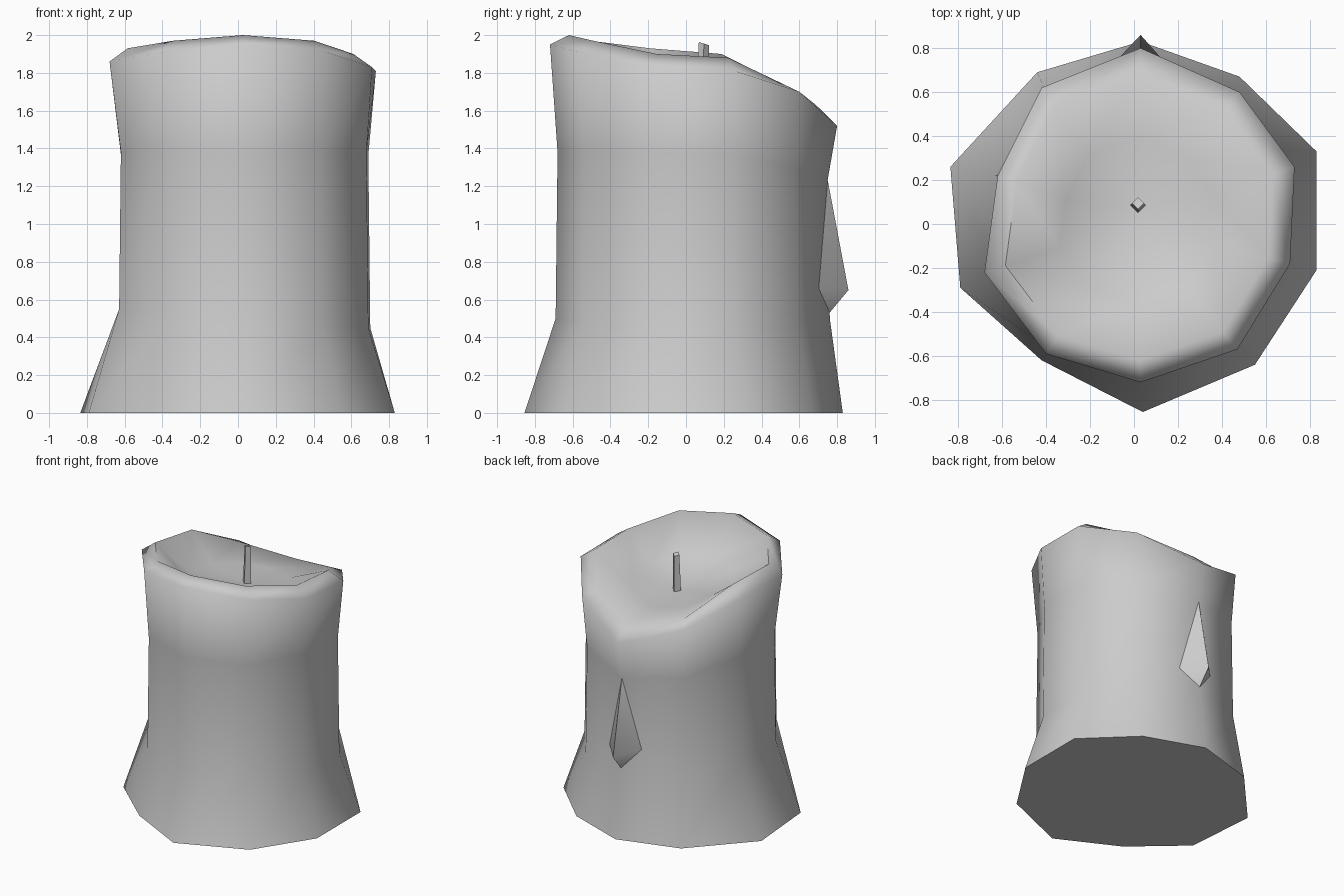
import bpy, bmesh, math
from mathutils import Vector

cube = bpy.data.objects.get("Cube")
if cube:
    bpy.data.objects.remove(cube, do_unlink=True)

wax = bpy.data.materials.new("grey_wax")
wax.use_nodes = True
GREY = (0.6, 0.6, 0.6, 1)
wax.diffuse_color = GREY
wax.node_tree.nodes["Principled BSDF"].inputs["Base Color"].default_value = GREY


def finish(bm, name, angle):
    """Turn a bmesh into a named, smooth-shaded object."""
    bmesh.ops.recalc_face_normals(bm, faces=bm.faces)
    mesh = bpy.data.meshes.new(name)
    bm.to_mesh(mesh)
    bm.free()
    mesh.materials.append(wax)
    obj = bpy.data.objects.new(name, mesh)
    bpy.context.collection.objects.link(obj)
    bpy.ops.object.select_all(action="DESELECT")
    bpy.context.view_layer.objects.active = obj
    obj.select_set(True)
    bpy.ops.object.shade_smooth_by_angle(angle=math.radians(angle))
    return obj


def add_ring(bm, outline, heights, scale=1.0):
    return [bm.verts.new((x * scale, y * scale, z)) for (x, y), z in zip(outline, heights)]


def bridge(bm, lower, upper):
    n = len(lower)
    for i in range(n):
        j = (i + 1) % n
        bm.faces.new((lower[i], lower[j], upper[j], upper[i]))


# Ten-sided outlines, counter-clockwise from the front
foot = [(.04, -.855), (.55, -.64), (.83, -.21), (.83, .33), (.48, .67),
        (.03, .83), (-.44, .69), (-.835, .26), (-.79, -.29), (-.42, -.62)]
waist = [(.03, -.68), (.44, -.54), (.68, -.18), (.69, .25), (.45, .58),
         (.03, .75), (-.4, .6), (-.62, .22), (-.62, -.21), (-.38, -.56)]
rim = [(.03, -.72), (.47, -.57), (.71, -.18), (.73, .26), (.48, .6),
       (.03, .8), (-.42, .62), (-.62, .22), (-.68, -.22), (-.4, -.59)]
rim_z = [1.95, 1.91, 1.83, 1.81, 1.7, 1.52, 1.68, 1.82, 1.86, 1.91]
crest_z = [2.0, 1.97, 1.9, 1.88, 1.74, 1.63, 1.72, 1.9, 1.93, 1.97]
knee_z = [.5, .47, .45, .45, .48, .5, .52, .55, .55, .52]
neck_z = [1.38 - .13 * max(0, y) ** 2 / .5 for x, y in waist]

# Candle body: flared foot, straight shaft, rolled rim and melted bowl
bm = bmesh.new()
floor_z = 1.67
bowl_z = [floor_z + (z - floor_z) * .25 for z in crest_z]
rings = [add_ring(bm, foot, [0] * len(foot)),
         add_ring(bm, waist, knee_z, 1.015),
         add_ring(bm, waist, neck_z),
         add_ring(bm, rim, rim_z),
         add_ring(bm, rim, crest_z, .86),
         add_ring(bm, rim, bowl_z, .5)]
for lower, upper in zip(rings, rings[1:]):
    bridge(bm, lower, upper)
bm.faces.new(rings[0])
centre = bm.verts.new((.02, .09, floor_z))
for a, b in zip(rings[-1], rings[-1][1:] + rings[-1][:1]):
    bm.faces.new((a, b, centre))
finish(bm, "candle_body", 75)

# Wax drip running down the back, with an undercut tip
bm = bmesh.new()
top, tip, under, right, left, root = [bm.verts.new(p) for p in (
    (.03, .745, 1.26), (.03, .86, .65), (.03, .735, .5),
    (.18, .69, .66), (-.13, .69, .7), (.03, .62, .8))]
for face in ((top, tip, right), (top, left, tip), (tip, under, right), (tip, left, under),
             (top, right, root), (top, root, left), (under, root, right), (under, left, root)):
    bm.faces.new(face)
finish(bm, "wax_drip", 75)

# Square wick, slightly leaning and thinner at the top
bm = bmesh.new()
bmesh.ops.create_cone(bm, cap_ends=True, segments=4, radius1=.036, radius2=.027, depth=.32)
for v in bm.verts:
    v.co = Vector((v.co.x + .018, v.co.y + .09 + v.co.z * .03, v.co.z + 1.795 - v.co.y * .3 * (v.co.z > 0)))
finish(bm, "wick", 60)
